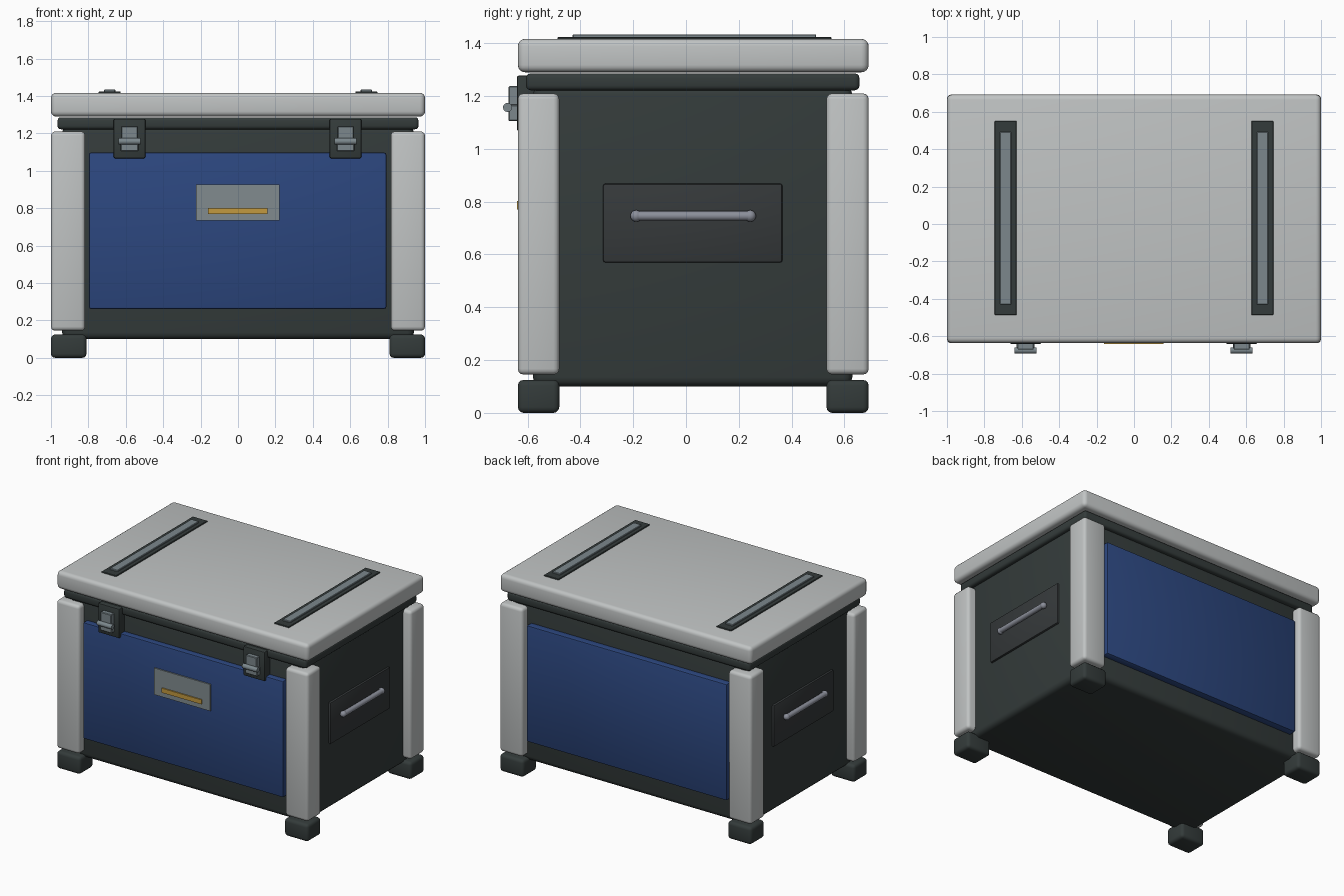
import bpy, math

if "Cube" in bpy.data.objects:
    bpy.data.objects.remove(bpy.data.objects["Cube"])

def mat(name, r, g, b):
    m = bpy.data.materials.new(name)
    m.diffuse_color = (r, g, b, 1)
    m.use_nodes = True
    m.node_tree.nodes["Principled BSDF"].inputs["Base Color"].default_value = m.diffuse_color
    return m

GREY = mat("light_grey", 0.53, 0.55, 0.55)
DARK = mat("dark_charcoal", 0.034, 0.044, 0.043)
PLATE = mat("plate_charcoal", 0.036, 0.041, 0.043)
BLUE = mat("blue_panel", 0.025, 0.062, 0.21)
STEEL = mat("steel", 0.2, 0.245, 0.265)
LABEL = mat("label_grey", 0.22, 0.26, 0.275)
BAR = mat("handle_metal", 0.26, 0.275, 0.325)
AMBER = mat("amber", 0.54, 0.32, 0.05)

def finish(o, name, material):
    o.name = name
    o.data.materials.append(material)
    bpy.ops.object.shade_smooth_by_angle(angle=math.radians(35))
    return o

def box(name, x, y, z, material, bevel=0.0, seg=3):
    """Box from (min, max) ranges with rounded edges."""
    bpy.ops.mesh.primitive_cube_add(size=1, location=[sum(r) / 2 for r in (x, y, z)])
    o = bpy.context.object
    o.scale = [r[1] - r[0] for r in (x, y, z)]
    bpy.ops.object.transform_apply(location=False, rotation=False, scale=True)
    if bevel:
        b = o.modifiers.new("bevel", 'BEVEL')
        b.width, b.segments = bevel, seg
        bpy.ops.object.modifier_apply(modifier=b.name)
    return finish(o, name, material)

def rod(name, loc, length, radius, axis, material):
    rot = (0, math.pi / 2, 0) if axis == 'X' else (math.pi / 2, 0, 0)
    bpy.ops.mesh.primitive_cylinder_add(vertices=20, radius=radius, depth=length,
                                        location=loc, rotation=rot)
    return finish(bpy.context.object, name, material)

def span(a, b, s):
    return tuple(sorted((a * s, b * s)))

# body, gasket and lid
box("body", (-0.94, 0.94), (-0.58, 0.63), (0.1, 1.24), DARK, 0.035)
box("gasket", (-0.965, 0.965), (-0.606, 0.657), (1.222, 1.286), DARK, 0.018)
box("lid", (-1, 1), (-0.637, 0.692), (1.29, 1.417), GREY, 0.028, 4)

# corner posts and feet
for s, side in ((-1, "left"), (1, "right")):
    for y, end in (((-0.637, -0.48), "front"), ((0.532, 0.692), "back")):
        box(f"{end}_{side}_post", span(0.817, 1, s), y, (0.145, 1.21), GREY, 0.022)
        box(f"{end}_{side}_foot", span(0.81, 1, s), y, (0, 0.125), DARK, 0.022)

# blue panels front and back
box("front_panel", (-0.797, 0.793), (-0.623, -0.56), (0.262, 1.097), BLUE, 0.01, 2)
box("back_panel", (-0.797, 0.793), (0.61, 0.678), (0.262, 1.097), BLUE, 0.01, 2)

# label plate with amber bar
box("label_plate", (-0.225, 0.222), (-0.632, -0.62), (0.735, 0.926), LABEL)
box("label_bar", (-0.16, 0.157), (-0.641, -0.63), (0.77, 0.802), AMBER)

# latches
for cx, side in ((-0.58, "left"), (0.575, "right")):
    box(f"{side}_latch_plate", (cx - 0.085, cx + 0.085), (-0.641, -0.57), (1.067, 1.278), DARK, 0.008, 2)
    box(f"{side}_latch_lever", (cx - 0.043, cx + 0.043), (-0.672, -0.635), (1.165, 1.238), STEEL, 0.004, 1)
    box(f"{side}_latch_hook", (cx - 0.047, cx + 0.047), (-0.672, -0.635), (1.105, 1.166), STEEL, 0.004, 1)
    rod(f"{side}_latch_pin", (cx, -0.676, 1.157), 0.118, 0.017, 'X', STEEL)

# side handle plates and grips
for s, side in ((-1, "left"), (1, "right")):
    box(f"{side}_handle_plate", span(0.92, 0.955, s), (-0.314, 0.365), (0.57, 0.868), PLATE, 0.008, 2)
    rod(f"{side}_handle_grip", (0.972 * s, 0.027, 0.746), 0.44, 0.018, 'Y', BAR)
    for y, end in ((-0.189, "front"), (0.243, "back")):
        bpy.ops.mesh.primitive_uv_sphere_add(segments=16, ring_count=10, radius=0.022,
                                             location=(0.97 * s, y, 0.746))
        finish(bpy.context.object, f"{side}_handle_{end}_knob", BAR)

# lid rails with inlays
for s, side in ((-1, "left"), (1, "right")):
    c = 0.686 * s
    box(f"{side}_lid_rail", (c - 0.059, c + 0.059), (-0.487, 0.551), (1.405, 1.424), DARK, 0.003, 1)
    box(f"{side}_lid_rail_inlay", (c - 0.03, c + 0.03), (-0.43, 0.493), (1.415, 1.434), STEEL, 0.003, 1)
